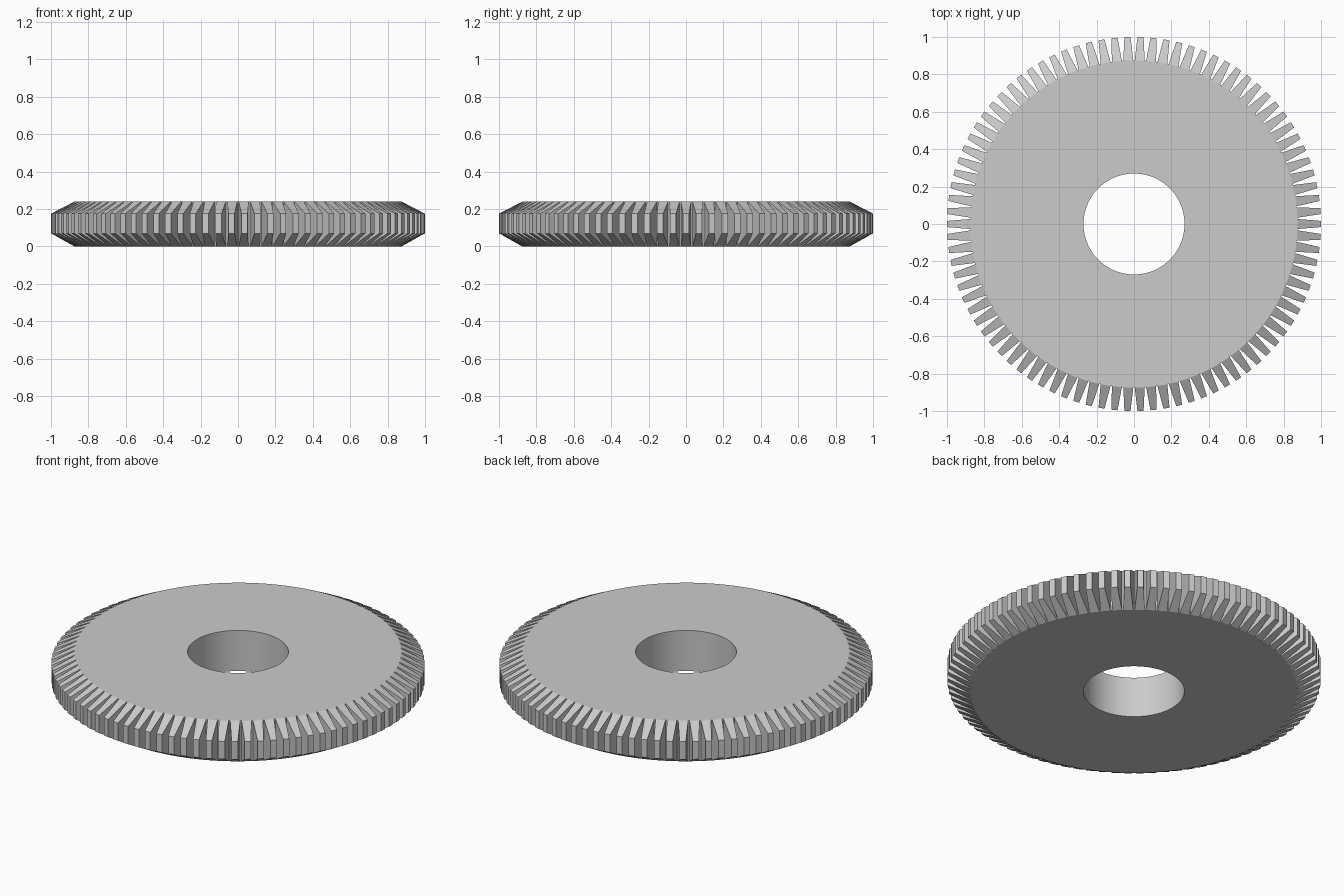
import bpy, bmesh, math

if "Cube" in bpy.data.objects:
    bpy.data.objects.remove(bpy.data.objects["Cube"])

N = 90                      # teeth
PITCH = 2 * math.pi / N
R_TIP, R_ROOT, R_BORE = 1.0, 0.875, 0.27
H, Z_LOW, Z_HIGH = 0.24, 0.07, 0.175
ROOT_HALF, TIP_HALF = 0.44, 0.235   # tooth half widths in pitches
PHASE = 0.0

bm = bmesh.new()

def vert(r, a, z):
    return bm.verts.new((r * math.cos(a), r * math.sin(a), z))

# Per tooth: two root, two tip and two bore corners
root_b, root_t, tip_b, tip_t, bore_b, bore_t = [], [], [], [], [], []
for i in range(N):
    for s in (-1, 1):
        a = (i + PHASE + s * ROOT_HALF) * PITCH
        t = (i + PHASE + s * TIP_HALF) * PITCH
        root_b.append(vert(R_ROOT, a, 0))
        root_t.append(vert(R_ROOT, a, H))
        tip_b.append(vert(R_TIP, t, Z_LOW))
        tip_t.append(vert(R_TIP, t, Z_HIGH))
        bore_b.append(vert(R_BORE, a, 0))
        bore_t.append(vert(R_BORE, a, H))

face = bm.faces.new
for k in range(2 * N):
    n = (k + 1) % (2 * N)
    # Flat sides and bore wall
    face((bore_t[k], root_t[k], root_t[n], bore_t[n]))
    face((bore_b[n], root_b[n], root_b[k], bore_b[k]))
    face((bore_b[k], bore_t[k], bore_t[n], bore_b[n]))
    if k % 2 == 0:
        # Tooth: bevels, tip and two flanks
        face((root_t[k], tip_t[k], tip_t[n], root_t[n]))
        face((root_b[n], tip_b[n], tip_b[k], root_b[k]))
        face((tip_t[k], tip_b[k], tip_b[n], tip_t[n]))
        face((root_t[k], root_b[k], tip_b[k], tip_t[k]))
        face((root_b[n], root_t[n], tip_t[n], tip_b[n]))
    else:
        # Gap floor
        face((root_t[k], root_b[k], root_b[n], root_t[n]))

bmesh.ops.recalc_face_normals(bm, faces=bm.faces)
mesh = bpy.data.meshes.new("gear_wheel")
bm.to_mesh(mesh)
bm.free()
obj = bpy.data.objects.new("gear_wheel", mesh)
bpy.context.collection.objects.link(obj)
